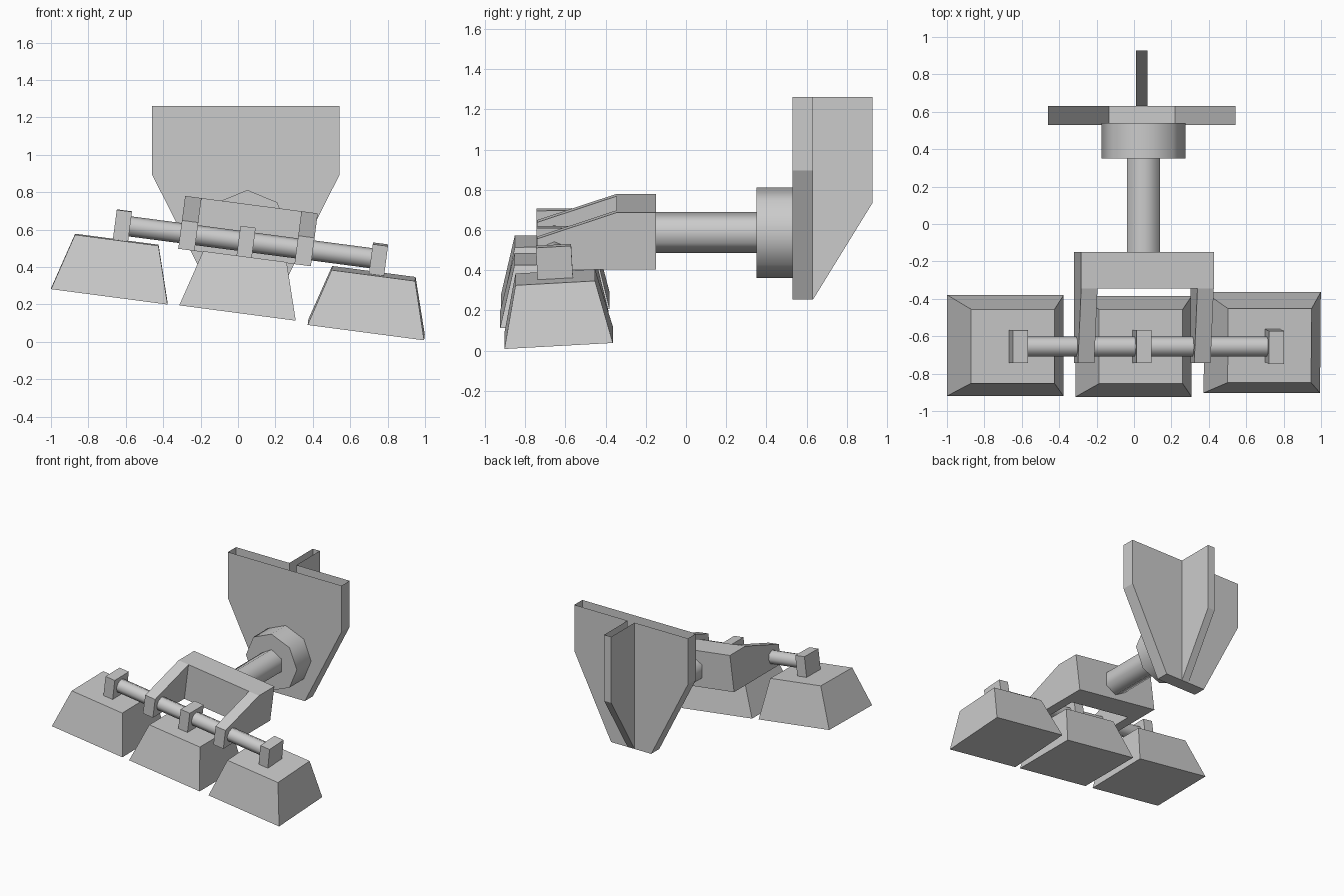
import bpy, math
from mathutils import Matrix, Vector

if "Cube" in bpy.data.objects:
    bpy.data.objects.remove(bpy.data.objects["Cube"])

R, T = Matrix.Rotation, Matrix.Translation


def make(name, verts, faces, m=Matrix()):
    me = bpy.data.meshes.new(name)
    me.from_pydata([m @ Vector(v) for v in verts], [], faces)
    ob = bpy.data.objects.new(name, me)
    bpy.context.collection.objects.link(ob)
    return ob


def frustum(name, bottom, top, m=Matrix()):
    """Box or tapered box; each end is (x0, x1, y0, y1, z)."""
    v = [(p[i], p[2 + j], p[4]) for p in (bottom, top)
         for i, j in ((0, 0), (1, 0), (1, 1), (0, 1))]
    f = [(3, 2, 1, 0), (4, 5, 6, 7)]
    f += [(i, (i + 1) % 4, (i + 1) % 4 + 4, i + 4) for i in range(4)]
    return make(name, v, f, m)


def prism_x(name, profile, x0, x1, m=Matrix()):
    """Extrude a (y, z) profile along x."""
    n = len(profile)
    v = [(x, y, z) for x in (x0, x1) for y, z in profile]
    f = [tuple(range(n - 1, -1, -1)), tuple(range(n, 2 * n))]
    f += [(i, (i + 1) % n, (i + 1) % n + n, i + n) for i in range(n)]
    return make(name, v, f, m)


def rod_x(name, sides, r, x0, x1, m=Matrix()):
    """Smooth low-sided cylinder along x, with a vertex at the top."""
    a = [2 * math.pi * i / sides for i in range(sides)]
    ob = prism_x(name, [(-r * math.sin(t), r * math.cos(t)) for t in a], x0, x1, m)
    bpy.ops.object.select_all(action='DESELECT')
    ob.select_set(True)
    bpy.context.view_layer.objects.active = ob
    bpy.ops.object.shade_smooth_by_angle(angle=math.radians(65))
    return ob


# Frame of the rolled front assembly, origin on the pad axle
tilt = T((0.05, 0, 0.585)) @ R(math.radians(7.5), 4, 'Y') @ T((0, -0.655, -0.05))

# Axle and fork bracket
rod_x("axle", 8, 0.054, -0.66, 0.71, tilt)
frustum("bracket_beam", (-0.355, 0.36, 0.31, 0.505, -0.085),
        (-0.355, 0.36, 0.31, 0.505, 0.2), tilt)
arm = [(0.31, -0.085), (0.31, 0.2), (-0.087, 0.068), (-0.087, -0.085)]
for side, x in (("left", -0.355), ("right", 0.272)):
    prism_x("bracket_arm_" + side, arm, x, x + 0.088, tilt)

# Three pads with hanger blocks, each pitched a little about the axle
for side, pad_x, block_x, pitch in (("left", -0.687, -0.667, 0.8),
                                    ("middle", 0.004, 0, 0),
                                    ("right", 0.698, 0.714, 3.2)):
    m = tilt @ R(math.radians(pitch), 4, 'X')
    frustum("pad_" + side, (-0.314, 0.314, -0.27, 0.27, -0.384),
            (-0.225, 0.225, -0.198, 0.198, -0.08), m @ T((pad_x, 0, 0)))
    b = (-0.041, 0.041, -0.088, 0.088)
    frustum("hanger_" + side, b + (-0.081,), b + (0.08,), m @ T((block_x, 0, 0)))

# Shaft and round flange along y
along_y = T((0.05, 0, 0.587)) @ R(math.radians(90), 4, 'Z')
rod_x("shaft", 6, 0.102, -0.16, 0.36, along_y)
rod_x("flange", 8, 0.225, 0.35, 0.54, along_y)

# Mounting plate with rear fin: one shell, open at the top, hollow into the fin
cx, hw, low, fx = 0.042, 0.502, 0.177, 0.031
top, mid, bot, y0, y1, y2 = 1.262, 0.895, 0.254, 0.53, 0.632, 0.928
outline = [(-hw, top), (-hw, mid), (-low, bot), (low, bot), (hw, mid), (hw, top)]
v = [(cx + x, y, z) for y in (y0, y1) for x, z in outline]
v += [(cx + x, y, z) for x in (-fx, fx)
      for y, z in ((y1, top), (y2, top), (y2, 0.735), (y1, bot))]
f = [(0, 1, 2, 3, 4, 5)]                                      # front
f += [(i, i + 6, i + 7, i + 1) for i in (0, 1, 3, 4)]         # sides
f += [(2, 8, 15, 19, 9, 3)]                                   # bottom
f += [(6, 12, 15, 8, 7), (16, 11, 10, 9, 19)]                 # back halves
f += [(12, 13, 14, 15), (19, 18, 17, 16),                     # fin sides
      (13, 17, 18, 14), (14, 18, 19, 15)]                     # fin edge
make("mounting_plate", v, f)
